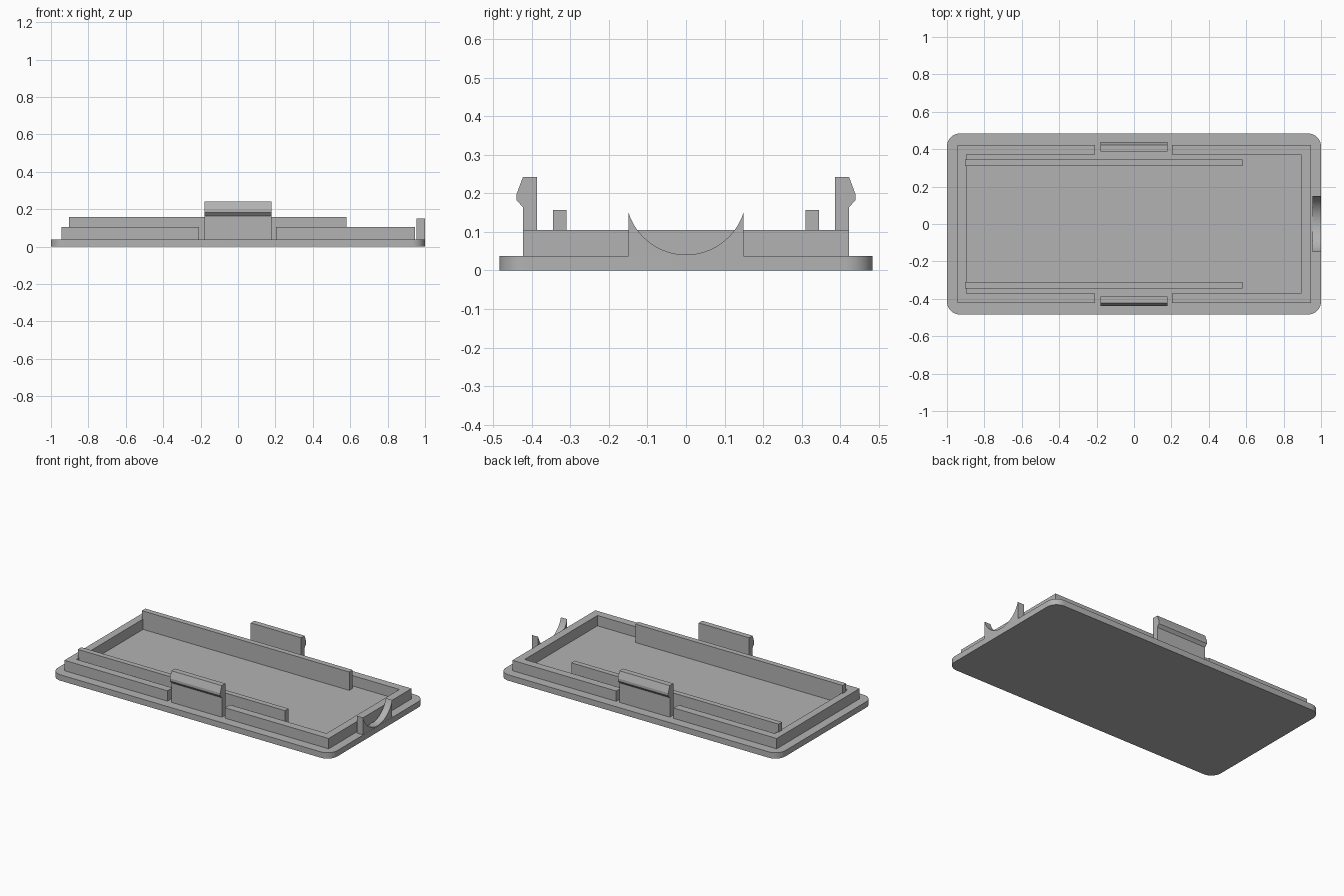
import bpy, bmesh, math
from mathutils import Vector

cube = bpy.data.objects.get("Cube")
if cube:
    bpy.data.objects.remove(cube, do_unlink=True)

grey = bpy.data.materials.new("plain_grey")
grey.use_nodes = True
GREY = (0.45, 0.45, 0.45, 1)
grey.diffuse_color = GREY
grey.node_tree.nodes["Principled BSDF"].inputs["Base Color"].default_value = GREY

BASE = 0.038   # top of the base plate
SINK = 0.03    # parts start slightly inside the plate


def prism(name, outline, lo, hi, axis="z", smooth=False):
    """Extrude a 2D outline: (x, y) along z, or (y, z) along x."""
    place = (lambda a, b: (a, b, lo)) if axis == "z" else (lambda a, b: (lo, a, b))
    shift = Vector((0, 0, hi - lo)) if axis == "z" else Vector((hi - lo, 0, 0))
    bm = bmesh.new()
    face = bm.faces.new([bm.verts.new(place(a, b)) for a, b in outline])
    cap = bmesh.ops.extrude_face_region(bm, geom=[face], use_keep_orig=True)["geom"]
    bmesh.ops.translate(bm, vec=shift, verts=[g for g in cap if isinstance(g, bmesh.types.BMVert)])
    bmesh.ops.recalc_face_normals(bm, faces=bm.faces)
    mesh = bpy.data.meshes.new(name)
    bm.to_mesh(mesh)
    bm.free()
    mesh.materials.append(grey)
    obj = bpy.data.objects.new(name, mesh)
    bpy.context.collection.objects.link(obj)
    if smooth:
        bpy.ops.object.select_all(action="DESELECT")
        obj.select_set(True)
        bpy.context.view_layer.objects.active = obj
        bpy.ops.object.shade_smooth_by_angle(angle=math.radians(30))
    return obj


def arc(cx, cy, r, start, end, steps):
    angles = [math.radians(start + (end - start) * i / steps) for i in range(steps + 1)]
    return [(cx + r * math.cos(t), cy + r * math.sin(t)) for t in angles]


# Base plate with rounded corners
R, HALF_Y = 0.07, 0.484
plate = []
for i, (sx, sy) in enumerate([(1, 1), (-1, 1), (-1, -1), (1, -1)]):
    plate += arc(sx * (1 - R), sy * (HALF_Y - R), R, 90 * i, 90 * i + 90, 10)
prism("base_plate", plate, 0, BASE, smooth=True)

# Raised rim: two C-shaped walls with gaps for the clips
for name, gap, inner, outer in [("rim_left", 0.203, 0.894, 0.945), ("rim_right", -0.208, -0.896, -0.945)]:
    yo, yi = 0.423, 0.372
    prism(name, [(gap, yo), (outer, yo), (outer, -yo), (gap, -yo),
                 (gap, -yi), (inner, -yi), (inner, yi), (gap, yi)], SINK, 0.105)

# Inner ribs and barbed snap clips on both long sides
clip = [(0.387, SINK), (0.423, SINK), (0.423, 0.164), (0.439, 0.182),
        (0.439, 0.199), (0.423, 0.242), (0.387, 0.242)]
for side, s in [("front", -1), ("back", 1)]:
    prism(side + "_rib", [(-0.904, s * 0.31), (0.579, s * 0.31),
                          (0.579, s * 0.345), (-0.904, s * 0.345)], SINK, 0.157)
    prism(side + "_clip", [(s * y, z) for y, z in clip], -0.18, 0.18, axis="x")

# End tab with a circular finger notch
W, TOP, LOW = 0.149, 0.15, 0.041
radius = (W * W + (TOP - LOW) ** 2) / (2 * (TOP - LOW))
half = math.degrees(math.asin(W / radius))
notch = arc(0, LOW + radius, radius, 270 - half, 270 + half, 32)
prism("finger_tab", [(-W, SINK)] + notch + [(W, SINK)], 0.954, 0.999, axis="x", smooth=True)
